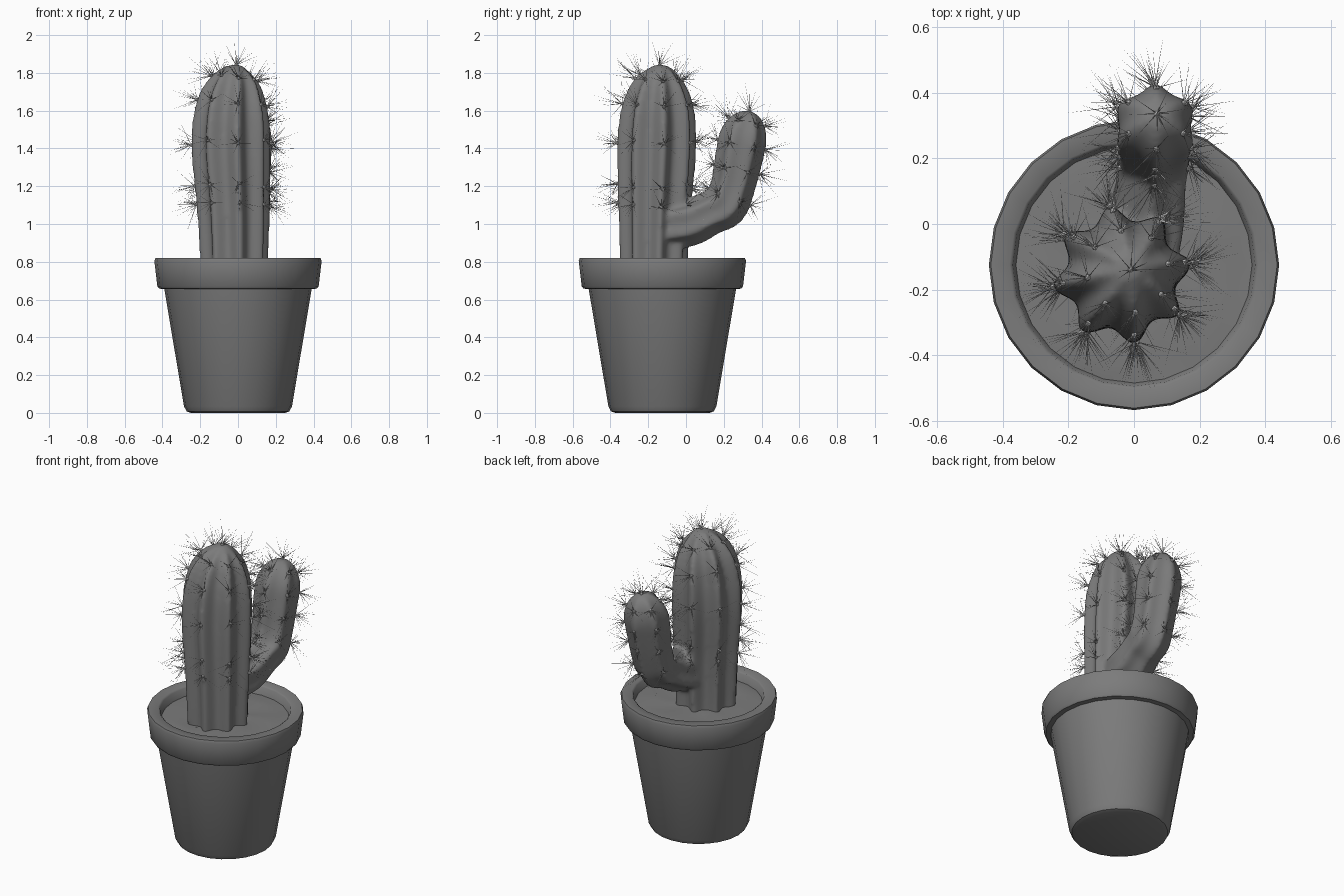
import bpy, bmesh, math, random
from mathutils import Vector

random.seed(7)
if "Cube" in bpy.data.objects:
    bpy.data.objects.remove(bpy.data.objects["Cube"])


def material(name, value):
    m = bpy.data.materials.new(name)
    m.use_nodes = True
    m.diffuse_color = (value, value, value, 1)
    m.node_tree.nodes["Principled BSDF"].inputs["Base Color"].default_value = (value, value, value, 1)
    return m


grey = material("mid grey", 0.2)
pale = material("pale grey", 0.6)
POT_Y = -0.125


def finish(bm, name, mat, smooth=True):
    bmesh.ops.recalc_face_normals(bm, faces=bm.faces)
    me = bpy.data.meshes.new(name)
    bm.to_mesh(me)
    bm.free()
    ob = bpy.data.objects.new(name, me)
    bpy.context.collection.objects.link(ob)
    me.materials.append(mat)
    if smooth:
        bpy.ops.object.select_all(action='DESELECT')
        ob.select_set(True)
        bpy.context.view_layer.objects.active = ob
        bpy.ops.object.shade_smooth_by_angle(angle=math.radians(40))
    return ob


def skin(bm, rings):
    """Join rings of points with quads and close both ends."""
    loops = [[bm.verts.new(p) for p in ring] for ring in rings]
    n = len(loops[0])
    for a, b in zip(loops, loops[1:]):
        for i in range(n):
            j = (i + 1) % n
            bm.faces.new((a[i], a[j], b[j], b[i]))
    bm.faces.new(loops[0])
    bm.faces.new(loops[-1])


def circle(r, z, n=24, lump=0):
    return [(r * math.cos(i * math.tau / n), POT_Y + r * math.sin(i * math.tau / n),
             z + random.uniform(-lump, lump)) for i in range(n)]


# Pot with a thick rim
profile = [(.25, 0), (.272, .008), (.286, .035), (.39, .655), (.418, .658), (.427, .67),
           (.443, .805), (.437, .82), (.38, .82), (.37, .812), (.355, .74)]
bm = bmesh.new()
skin(bm, [circle(r, z) for r, z in profile])
finish(bm, "pot", grey)

# Slightly lumpy soil
bm = bmesh.new()
skin(bm, [circle(.362, .745), circle(.362, .765)]
     + [circle(r, .77, lump=.006) for r in (.31, .25, .18, .09)] + [circle(.02, .77)])
finish(bm, "soil", grey)


class Stem:
    """Ribbed tube that follows stations of x, y, z and radius."""

    def __init__(self, stations, ribs, depth, phase):
        self.st = [Vector(s) for s in stations]
        self.ribs, self.depth, self.phase = ribs, depth, math.radians(phase)

    def at(self, t):
        s, last = self.st, len(self.st) - 1
        t = min(max(t, 0), last)
        i = min(int(t), last - 1)
        f = t - i
        a, b, c, d = s[max(i - 1, 0)], s[i], s[i + 1], s[min(i + 2, last)]
        return b + (c - a) * (f / 2) + (2 * a - 5 * b + 4 * c - d) * (f * f / 2) \
            + (3 * b - a - 3 * c + d) * (f ** 3 / 2)

    def surface(self, t, angle):
        p = self.at(t)
        step = self.at(t + .05) - self.at(t - .05)
        along = step.xyz
        axis = along.normalized()
        u = Vector((1, 0, 0))
        u = (u - axis * u.dot(axis)).normalized()
        v = axis.cross(u)
        radial = u * math.cos(angle) + v * math.sin(angle)
        valley = abs(math.sin(self.ribs * (angle - self.phase) / 2)) ** 1.3
        r = max(p.w, .002) * (1 - self.depth * valley)
        normal = (radial * along.length - axis * step.w).normalized()
        return p.xyz + radial * r, normal

    def build(self, bm, n=96, per=8):
        total = (len(self.st) - 1) * per
        skin(bm, [[self.surface(k / per, i * math.tau / n)[0] for i in range(n)]
                  for k in range(total + 1)])

    def areoles(self, heights):
        """Points on the rib crests at the given heights, and one at the tip."""
        last = len(self.st) - 1
        out = []
        for k in range(self.ribs):
            for h in heights:
                t = next(i / 40 for i in range(80, last * 40 + 1)
                         if self.at(i / 40).z >= h or i == last * 40)
                t += random.uniform(-.06, .06)
                out.append(self.surface(t, self.phase + k * math.tau / self.ribs))
        out.append((self.st[-1].xyz, Vector((0, 0, 1))))
        return out


trunk = Stem([(-.02, -.17, .7, .185), (-.02, -.17, .85, .19), (-.025, -.165, 1.1, .202),
              (-.037, -.155, 1.4, .218), (-.034, -.15, 1.6, .203), (-.022, -.145, 1.73, .158),
              (-.014, -.14, 1.805, .095), (-.01, -.14, 1.837, .042), (-.01, -.14, 1.846, 0)],
             8, .25, 10)
arm = Stem([(.02, -.1, .99, .13), (.04, .02, 1.01, .13), (.053, .13, 1.06, .12),
            (.06, .205, 1.1, .125), (.062, .248, 1.2, .122), (.063, .28, 1.35, .13),
            (.065, .303, 1.46, .13), (.068, .323, 1.54, .1), (.07, .334, 1.587, .05),
            (.07, .337, 1.6, 0)], 6, .18, 30)

# Trunk and arm melted together into one soft body
bm = bmesh.new()
trunk.build(bm)
arm.build(bm)
cactus = finish(bm, "cactus_body", grey)
remesh = cactus.modifiers.new("Blend", 'REMESH')
remesh.mode = 'VOXEL'
remesh.voxel_size = .012
remesh.use_smooth_shade = True
soften = cactus.modifiers.new("Soften", 'SMOOTH')
soften.factor = .5
soften.iterations = 10

# Areoles and their spines
spots = trunk.areoles([.94, 1.19, 1.43, 1.64, 1.77]) + arm.areoles([1.14, 1.28, 1.42, 1.54])
bumps, spines = bmesh.new(), bmesh.new()


def spine(base, direction, length, r=.0016):
    side = direction.orthogonal().normalized()
    other = direction.cross(side)
    foot = [spines.verts.new(base + (side * math.cos(a) + other * math.sin(a)) * r)
            for a in (0, math.tau / 3, math.tau * 2 / 3)]
    tip = spines.verts.new(base + direction * length)
    spines.faces.new(foot)
    for i in range(3):
        spines.faces.new((foot[i], foot[(i + 1) % 3], tip))


for point, normal in spots:
    base = point - normal * .004
    made = bmesh.ops.create_icosphere(bumps, subdivisions=1, radius=.01)
    bmesh.ops.translate(bumps, verts=made["verts"], vec=base)
    for _ in range(12):
        jitter = Vector([random.gauss(0, 1) for _ in range(3)]).normalized()
        spine(base, (normal + jitter * .95).normalized(), random.uniform(.07, .17))
spine(Vector((-.01, -.14, 1.84)), Vector((0, 0, 1)), .16)
finish(bumps, "areoles", pale)
finish(spines, "spines", pale, smooth=False)
